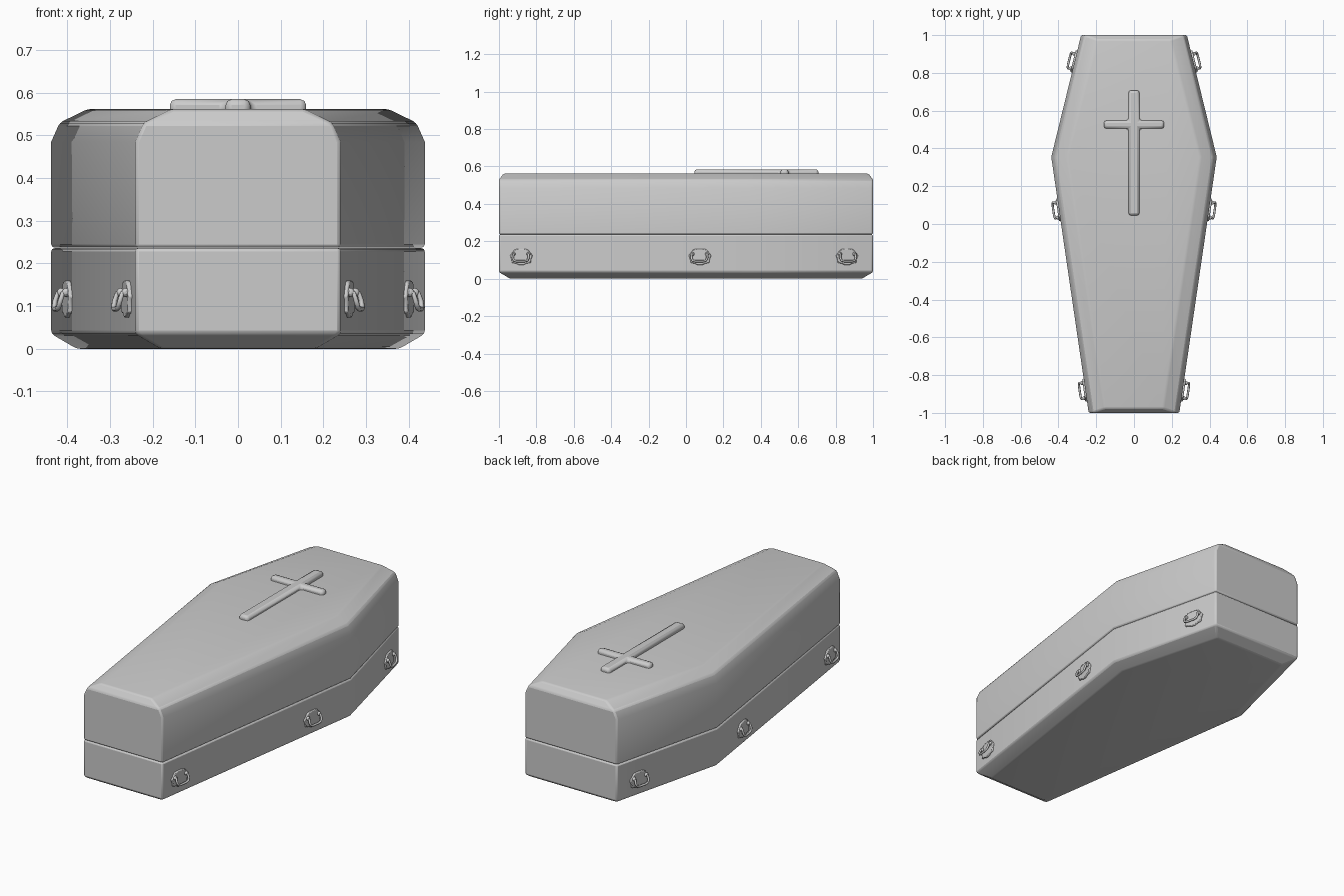
import bpy, bmesh, math
from mathutils import Vector, Matrix

if "Cube" in bpy.data.objects:
    bpy.data.objects.remove(bpy.data.objects["Cube"])

# coffin plan outline (counter-clockwise)
PLAN = [(-.24, -1), (.24, -1), (.438, .355), (.28, 1), (-.28, 1), (-.438, .355)]


def finish(name, bm, bevel, segments=2, matrix=None):
    bmesh.ops.recalc_face_normals(bm, faces=bm.faces[:])
    me = bpy.data.meshes.new(name)
    bm.to_mesh(me)
    bm.free()
    ob = bpy.data.objects.new(name, me)
    bpy.context.collection.objects.link(ob)
    if matrix:
        ob.matrix_world = matrix
    if bevel:
        m = ob.modifiers.new("soft_edges", 'BEVEL')
        m.width, m.segments = bevel, segments
        m.limit_method, m.angle_limit = 'ANGLE', math.radians(25)
    bpy.ops.object.select_all(action='DESELECT')
    ob.select_set(True)
    bpy.context.view_layer.objects.active = ob
    bpy.ops.object.shade_smooth_by_angle(angle=math.radians(30))
    return ob


def shell(name, levels, bevel):
    """Stack the plan outline; each level is z, side inset, end inset."""
    bm = bmesh.new()
    rings = []
    for z, dx, dy in levels:
        rings.append([bm.verts.new((x - math.copysign(dx, x),
                                    y - (math.copysign(dy, y) if abs(y) == 1 else 0), z))
                      for x, y in PLAN])
    for a, b in zip(rings, rings[1:]):
        for i in range(6):
            j = (i + 1) % 6
            bm.faces.new((a[i], a[j], b[j], b[i]))
    bm.faces.new(rings[0][::-1])
    bm.faces.new(rings[-1])
    return finish(name, bm, bevel)


def prism(name, pts, z0, z1, bevel, matrix=None):
    bm = bmesh.new()
    f = bm.faces.new([bm.verts.new((x, y, z0)) for x, y in pts])
    top = bmesh.ops.extrude_face_region(bm, geom=[f])["geom"]
    bmesh.ops.translate(bm, vec=(0, 0, z1 - z0),
                        verts=[g for g in top if isinstance(g, bmesh.types.BMVert)])
    if not f.is_valid or len(bm.faces) < len(pts) + 2:
        bm.faces.new([v for v in bm.verts if abs(v.co.z - z0) < 1e-6][:len(pts)])
    return finish(name, bm, bevel, 2, matrix)


# lower box and lid, rounded edges forming the seam groove
shell("base", [(0, .06, .06), (.035, 0, 0), (.236, 0, 0)], .008)
shell("lid", [(.237, 0, 0), (.485, 0, 0), (.53, .02, 0), (.562, .085, .025)], .008)

# raised cross on the lid
half = [(.029, .045), (.029, .505), (.16, .505), (.16, .548), (.029, .548), (.029, .708)]
prism("cross", half + [(-x, y) for x, y in half[::-1]], .54, .585, .014)

# handles: shaped plate, two knobs and a hanging bail
right = [(.012, -.047), (.03, -.038), (.05, -.036), (.053, -.015), (.061, .004),
         (.048, .02), (.036, .036), (.016, .04)]
PLATE = right + [(-x, y) for x, y in right[::-1]]
BAIL = [(-.04, .012, .008), (-.041, .01, .02), (-.043, -.008, .026), (-.036, -.023, .029),
        (-.02, -.027, .03)]
BAIL = BAIL + [(-x, y, z) for x, y, z in BAIL[::-1]]

for side, label in ((1, "right"), (-1, "left")):
    for y, spot, i in ((-.88, "foot", 1), (.075, "middle", 1), (.86, "head", 2)):
        a, b = Vector(PLAN[i]), Vector(PLAN[i + 1])
        d = (b - a).normalized()
        x = a.x + (b.x - a.x) * (y - a.y) / (b.y - a.y)
        w = Vector((side * d.y, -d.x, 0))
        v = Vector((0, 0, 1))
        u = v.cross(w)
        mat = Matrix((u, v, w)).transposed().to_4x4()
        mat.translation = (side * x, y, .12)
        tag = f"{label}_{spot}"
        prism("handle_plate_" + tag, PLATE, -.006, .009, .004, mat)
        bm = bmesh.new()
        for s in (-1, 1):
            bmesh.ops.create_uvsphere(bm, u_segments=10, v_segments=6, radius=.011,
                                      matrix=Matrix.Translation((s * .04, .012, .011)))
        finish("handle_knobs_" + tag, bm, 0, matrix=mat)
        cu = bpy.data.curves.new("handle_bail_" + tag, 'CURVE')
        cu.dimensions = '3D'
        cu.bevel_depth, cu.bevel_resolution, cu.use_fill_caps = .006, 2, True
        sp = cu.splines.new('POLY')
        sp.points.add(len(BAIL) - 1)
        for p, c in zip(sp.points, BAIL):
            p.co = (*c, 1)
        sp.use_smooth = True
        ob = bpy.data.objects.new("handle_bail_" + tag, cu)
        bpy.context.collection.objects.link(ob)
        ob.matrix_world = mat
